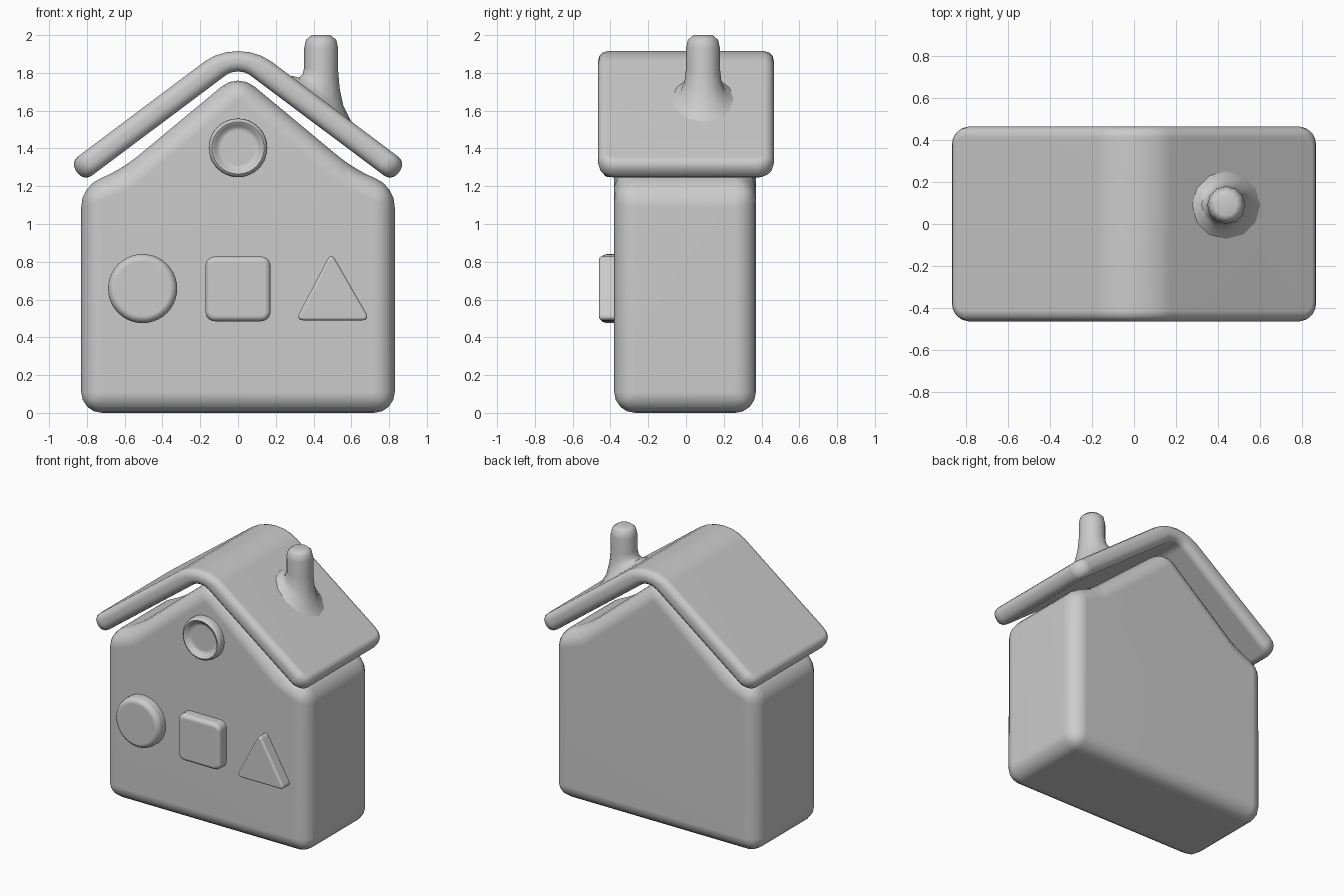
import bpy
import bmesh
from math import sin, cos, tau, radians

cube = bpy.data.objects.get("Cube")
if cube:
    bpy.data.objects.remove(cube, do_unlink=True)

clay = bpy.data.materials.new("light grey clay")
GREY = (0.6, 0.6, 0.6, 1)
clay.diffuse_color = GREY
clay.use_nodes = True
clay.node_tree.nodes["Principled BSDF"].inputs["Base Color"].default_value = GREY


def finish(name, bm, angle=50):
    """Turn a bmesh into a smooth shaded object."""
    bmesh.ops.recalc_face_normals(bm, faces=bm.faces[:])
    mesh = bpy.data.meshes.new(name)
    bm.to_mesh(mesh)
    bm.free()
    mesh.materials.append(clay)
    obj = bpy.data.objects.new(name, mesh)
    bpy.context.collection.objects.link(obj)
    bpy.ops.object.select_all(action="DESELECT")
    obj.select_set(True)
    bpy.context.view_layer.objects.active = obj
    bpy.ops.object.shade_smooth_by_angle(angle=radians(angle))
    weighted = obj.modifiers.new("even shading", "WEIGHTED_NORMAL")
    weighted.keep_sharp = True
    return obj


def prism(profile, front, back):
    """Extrude an x-z outline along y."""
    bm = bmesh.new()
    face = bm.faces.new([bm.verts.new((x, front, z)) for x, z in profile])
    grown = bmesh.ops.extrude_face_region(bm, geom=[face])["geom"]
    moved = [v for v in grown if isinstance(v, bmesh.types.BMVert)]
    bmesh.ops.translate(bm, verts=moved, vec=(0, back - front, 0))
    bmesh.ops.recalc_face_normals(bm, faces=bm.faces[:])
    return bm


def round_edges(bm, rule, width, segments=4):
    edges = [e for e in bm.edges if rule(e)]
    bmesh.ops.bevel(bm, geom=edges, offset=width, segments=segments,
                    profile=0.5, affect="EDGES", clamp_overlap=True)


def along_y(e):
    a, b = (v.co for v in e.verts)
    return abs(a.x - b.x) + abs(a.z - b.z) < 1e-4


def is_rim(e):
    return e.calc_face_angle(0) > 1.0


def lathe(name, profile, place, sides):
    """Revolve (radius, height, lean) rows; place maps them into space."""
    bm = bmesh.new()
    rings = []
    for r, h, lean in profile:
        rings.append([bm.verts.new(place(r * cos(tau * i / sides),
                                         r * sin(tau * i / sides), h, lean))
                      for i in range(sides)])
    for low, high in zip(rings, rings[1:]):
        for i in range(sides):
            j = (i + 1) % sides
            bm.faces.new((low[i], low[j], high[j], high[i]))
    bm.faces.new(rings[0])
    bm.faces.new(rings[-1])
    return finish(name, bm)


def mirrored(half):
    """Outline from its right half, listed bottom to top."""
    return half + [(-x, z) for x, z in reversed(half) if x > 0]


# House body with soft edges
body = prism(mirrored([(0.83, 0), (0.83, 1.2), (0.62, 1.285), (0, 1.8)]), -0.38, 0.37)
round_edges(body, lambda e: True, 0.11)
finish("house_body", body)

# Folded roof slab: ridge, then corners, then the rim
roof = prism([(-0.89, 1.325), (0, 1.9925), (0.89, 1.325),
              (0.815, 1.225), (0, 1.836), (-0.815, 1.225)], -0.465, 0.465)


def at_ridge(low, high):
    return lambda e: along_y(e) and abs(e.verts[0].co.x) < 0.01 and low < e.verts[0].co.z < high


round_edges(roof, at_ridge(1.9, 2.1), 0.22, 6)
round_edges(roof, at_ridge(1.8, 1.9), 0.08)
round_edges(roof, lambda e: not along_y(e) and all(abs(v.co.x) > 0.8 for v in e.verts), 0.09)
round_edges(roof, is_rim, 0.05, 3)
finish("roof", roof)

# Chimney whose flared foot leans with the roof slope
lathe("chimney",
      [(0.2, 1.63, 1), (0.155, 1.668, 1), (0.118, 1.7, 0.85), (0.098, 1.755, 0.5),
       (0.09, 1.82, 0.1), (0.09, 1.93, 0), (0.08, 1.975, 0), (0.05, 2.0, 0)],
      lambda a, b, h, lean: (0.44 + a, 0.09 + b, h - 0.75 * lean * a), 12)


def on_front(cx, cz):
    """Axis pointing out of the front wall."""
    return lambda a, b, h, lean: (cx + a, -0.38 - h, cz + b)


# Round gable window with a dished centre
lathe("gable_window",
      [(0.155, -0.04, 0), (0.155, 0.03, 0), (0.15, 0.048, 0), (0.138, 0.056, 0),
       (0.125, 0.05, 0), (0.112, 0.032, 0), (0.09, 0.024, 0)],
      on_front(0, 1.403), 40)

# Raised disc
lathe("round_block",
      [(0.183, -0.04, 0), (0.183, 0.04, 0), (0.177, 0.06, 0),
       (0.163, 0.074, 0), (0.145, 0.08, 0)],
      on_front(-0.505, 0.658), 40)

# Raised square and triangle
blocks = {
    "square_block": ([(-0.172, 0.485), (0.172, 0.485), (0.172, 0.828), (-0.172, 0.828)], 0.05),
    "triangle_block": ([(0.305, 0.49), (0.7, 0.49), (0.493, 0.85)], 0.04),
}
for name, (outline, corner) in blocks.items():
    block = prism(outline, -0.46, -0.34)
    round_edges(block, along_y, corner, 5)
    round_edges(block, lambda e: is_rim(e) and all(v.co.y < -0.45 for v in e.verts), 0.03)
    finish(name, block)
